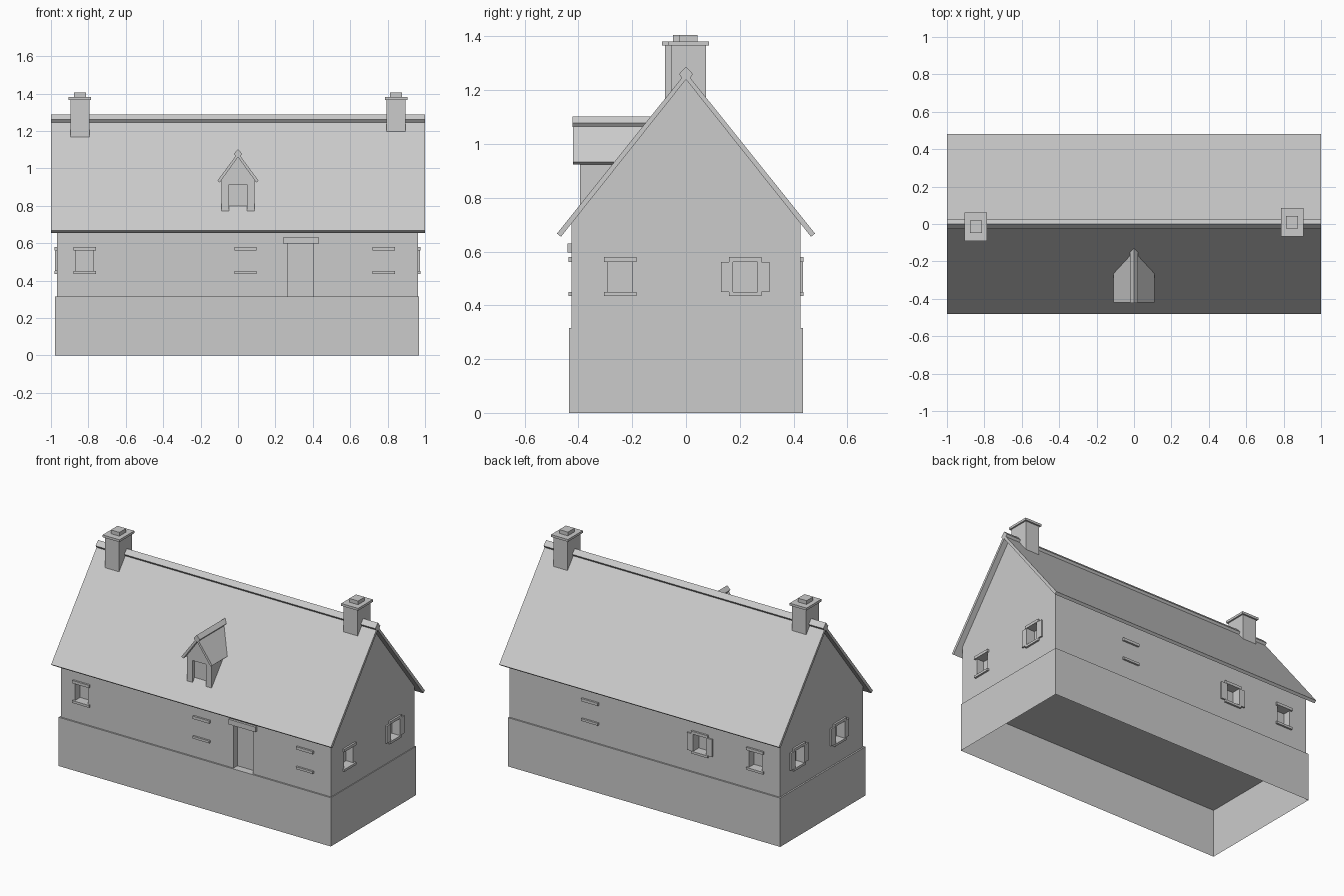
import bpy
import bmesh
from mathutils import Vector

cube = bpy.data.objects.get("Cube")
if cube:
    bpy.data.objects.remove(cube, do_unlink=True)

# Single plaster-grey colour
GREY = (0.6, 0.6, 0.6, 1.0)
grey = bpy.data.materials.new("light_grey")
grey.use_nodes = True
grey.diffuse_color = GREY
grey.node_tree.nodes["Principled BSDF"].inputs["Base Color"].default_value = GREY


def prism(name, profile, start, end, axis="x"):
    """Extrude a profile: (y, z) points along x, or (x, z) points along y."""
    bm = bmesh.new()
    place = (lambda p: (start, p[0], p[1])) if axis == "x" else (lambda p: (p[0], start, p[1]))
    face = bm.faces.new([bm.verts.new(place(p)) for p in profile])
    out = bmesh.ops.extrude_face_region(bm, geom=[face], use_keep_orig=True)
    step = Vector((end - start, 0, 0) if axis == "x" else (0, end - start, 0))
    bmesh.ops.translate(bm, vec=step, verts=[v for v in out["geom"] if isinstance(v, bmesh.types.BMVert)])
    bmesh.ops.recalc_face_normals(bm, faces=bm.faces)
    mesh = bpy.data.meshes.new(name)
    bm.to_mesh(mesh)
    bm.free()
    mesh.materials.append(grey)
    obj = bpy.data.objects.new(name, mesh)
    bpy.context.collection.objects.link(obj)
    return obj


def box(name, x0, x1, y0, y1, z0, z1):
    return prism(name, [(y0, z0), (y1, z0), (y1, z1), (y0, z1)], x0, x1)


def cut(target, cutter):
    """Subtract a cutter from a part and discard the cutter."""
    cutter.hide_render = True
    mod = target.modifiers.new("opening", "BOOLEAN")
    mod.operation = "DIFFERENCE"
    mod.solver = "EXACT"
    mod.object = cutter
    bpy.context.view_layer.objects.active = target
    bpy.ops.object.modifier_apply(modifier=mod.name)
    bpy.data.objects.remove(cutter, do_unlink=True)


# Foundation, open underneath
BASE_Z = 0.315
base = box("foundation", -0.978, 0.968, -0.435, 0.435, 0, BASE_Z)
bm = bmesh.new()
bm.from_mesh(base.data)
bm.normal_update()
bmesh.ops.delete(bm, geom=[f for f in bm.faces if f.normal.z < -0.9], context="FACES_ONLY")
bm.to_mesh(base.data)
bm.free()

# Gabled walls
WALL = {"front": -0.425, "back": 0.425, "left": 0.963, "right": -0.968}
walls = prism("walls", [(-0.425, BASE_Z), (0.425, BASE_Z), (0.425, 0.706), (0, 1.241), (-0.425, 0.706)],
              WALL["right"], WALL["left"])


def wall_box(name, side, u0, u1, z0, z1, inner, outer):
    """Box on a wall; inner and outer are distances out from its surface."""
    plane = WALL[side]
    sign = 1 if plane > 0 else -1
    d0, d1 = sorted((plane + sign * inner, plane + sign * outer))
    if side in ("front", "back"):
        return box(name, u0, u1, d0, d1, z0, z1)
    return box(name, d0, d1, u0, u1, z0, z1)


def window(side, u, kind):
    """Sill and lintel, with an opening unless blocked, and optional shutters."""
    label = f"{side}_{kind}_window"
    for part, z0, z1 in (("sill", 0.435, 0.45), ("lintel", 0.562, 0.58)):
        wall_box(f"{label}_{part}", side, u - 0.06, u + 0.06, z0, z1, -0.01, 0.012)
    if kind != "blocked":
        cut(walls, wall_box("cutter", side, u - 0.046, u + 0.046, 0.45, 0.562, -0.05, 0.05))
    if kind == "shuttered":
        for s in (-1, 1):
            a, b = sorted((u + s * 0.046, u + s * 0.09))
            wall_box(f"{label}_shutter", side, a, b, 0.45, 0.562, -0.005, 0.01)


for side, u, kind in (
    ("front", -0.82, "plain"), ("front", 0.04, "blocked"), ("front", 0.78, "blocked"),
    ("back", 0.385, "blocked"), ("back", -0.4, "shuttered"), ("back", -0.795, "plain"),
    ("left", -0.245, "plain"), ("left", 0.22, "shuttered"),
    ("right", -0.18, "shuttered"), ("right", 0.235, "shuttered"),
):
    window(side, u, kind)

# Door recess and lintel
cut(walls, wall_box("cutter", "front", 0.265, 0.405, 0.3, 0.597, -0.04, 0.05))
wall_box("door_lintel", "front", 0.24, 0.432, 0.597, 0.63, -0.01, 0.015)

# Main roof and ridge cap
prism("roof", [(-0.48, 0.667), (0, 1.266), (0.48, 0.667), (0.465, 0.655), (0, 1.24), (-0.465, 0.655)], -1, 1)
prism("ridge_cap", [(-0.026, 1.26), (0, 1.288), (0.026, 1.26), (0.014, 1.244), (-0.014, 1.244)], -1, 1)

# Chimneys
for name, x, y in (("right", -0.845, -0.014), ("left", 0.845, 0.009)):
    for part, half_x, half_y, z0, z1 in (
        ("shaft", 0.05, 0.065, 1.1, 1.368),
        ("cap", 0.06, 0.076, 1.366, 1.381),
        ("pot", 0.031, 0.034, 1.38, 1.405),
    ):
        box(f"{name}_chimney_{part}", x - half_x, x + half_x, y - half_y, y + half_y, z0, z1)

# Dormer: walls, recessed opening, roof and ridge cap
dormer = prism("dormer_walls", [(-0.088, 0.76), (0.088, 0.76), (0.088, 0.945), (0, 1.065), (-0.088, 0.945)],
               -0.395, -0.17, "y")
cut(dormer, box("cutter", -0.048, 0.048, -0.45, -0.375, 0.7, 0.915))
prism("dormer_roof", [(-0.11, 0.934), (0, 1.083), (0.11, 0.934), (0.098, 0.924), (0, 1.06), (-0.098, 0.924)],
      -0.42, -0.14, "y")
prism("dormer_ridge_cap", [(-0.022, 1.078), (0, 1.102), (0.022, 1.078), (0.012, 1.064), (-0.012, 1.064)],
      -0.422, -0.13, "y")
